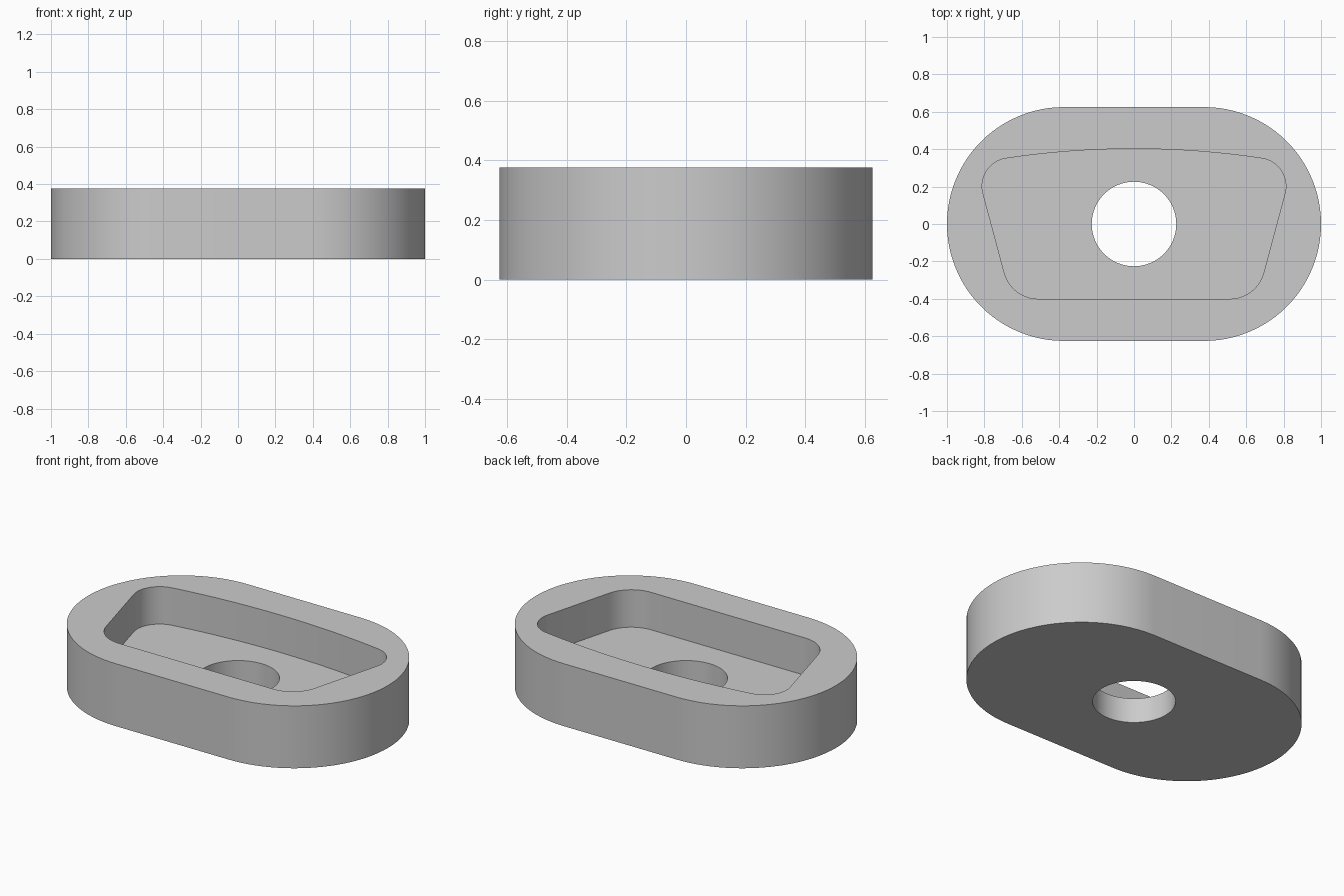
import bpy, bmesh, math
from mathutils import Vector

if "Cube" in bpy.data.objects:
    bpy.data.objects.remove(bpy.data.objects["Cube"])

HEIGHT, FLOOR = 0.375, 0.15

grey = bpy.data.materials.new("light grey")
grey.diffuse_color = (0.6, 0.6, 0.6, 1)
grey.use_nodes = True
grey.node_tree.nodes["Principled BSDF"].inputs["Base Color"].default_value = grey.diffuse_color


def arc(cx, cy, r, a0, a1, n):
    """Points on a circular arc, angles in degrees."""
    angles = [math.radians(a0 + (a1 - a0) * i / n) for i in range(n + 1)]
    return [(cx + r * math.cos(a), cy + r * math.sin(a)) for a in angles]


def prism(name, outline, z0, z1):
    """Closed vertical prism from a counter-clockwise outline."""
    bm = bmesh.new()
    face = bm.faces.new([bm.verts.new((x, y, z0)) for x, y in outline])
    top = bmesh.ops.extrude_face_region(bm, geom=[face])["geom"]
    bmesh.ops.translate(bm, vec=(0, 0, z1 - z0),
                        verts=[v for v in top if isinstance(v, bmesh.types.BMVert)])
    bmesh.ops.recalc_face_normals(bm, faces=bm.faces)
    mesh = bpy.data.meshes.new(name)
    bm.to_mesh(mesh)
    bm.free()
    mesh.materials.append(grey)
    obj = bpy.data.objects.new(name, mesh)
    bpy.context.collection.objects.link(obj)
    return obj


# Pocket outline, right half: flat front, slanted side, bowed back
slant = math.radians(15)
side = Vector((math.sin(slant), math.cos(slant)))
inward = Vector((-side.y, side.x))
corner = Vector((0.656, -0.4))
r_front, r_back, r_bow = 0.1875, 0.15, 4.6
front_x = corner.x - r_front * math.tan(math.radians(37.5))
half = arc(front_x, -0.4 + r_front, r_front, -90, -15, 16)

# Back corner circle touches both the slanted side and the bow
bow_centre = Vector((0, 0.402 - r_bow))
start = corner + inward * r_back
rel = start - bow_centre
b = rel.dot(side)
t = -b + math.sqrt(b * b - rel.length_squared + (r_bow - r_back) ** 2)
c = start + side * t
bow_angle = math.degrees(math.atan2(c.y - bow_centre.y, c.x))
half += arc(c.x, c.y, r_back, -15, bow_angle, 20)
half += arc(0, bow_centre.y, r_bow, bow_angle, 90, 12)[1:]
pocket_outline = half + [(-x, y) for x, y in reversed(half[:-1])]

# Body with rounded ends
body_outline = arc(0.375, 0, 0.625, -90, 90, 48) + arc(-0.375, 0, 0.625, 90, 270, 48)
body = prism("body", body_outline, 0, HEIGHT)

# Cut the pocket and the through hole
cutters = [prism("pocket_cutter", pocket_outline, FLOOR, HEIGHT + 0.2),
           prism("hole_cutter", arc(0, 0, 0.226, 0, 360, 64)[:-1], -0.2, HEIGHT + 0.3)]
bpy.context.view_layer.objects.active = body
body.select_set(True)
for cutter in cutters:
    cutter.hide_render = True
    mod = body.modifiers.new(cutter.name, "BOOLEAN")
    mod.operation, mod.solver, mod.object = "DIFFERENCE", "EXACT", cutter
    bpy.ops.object.modifier_apply(modifier=mod.name)
    bpy.data.objects.remove(cutter)

bpy.ops.object.shade_smooth_by_angle(angle=math.radians(30))
